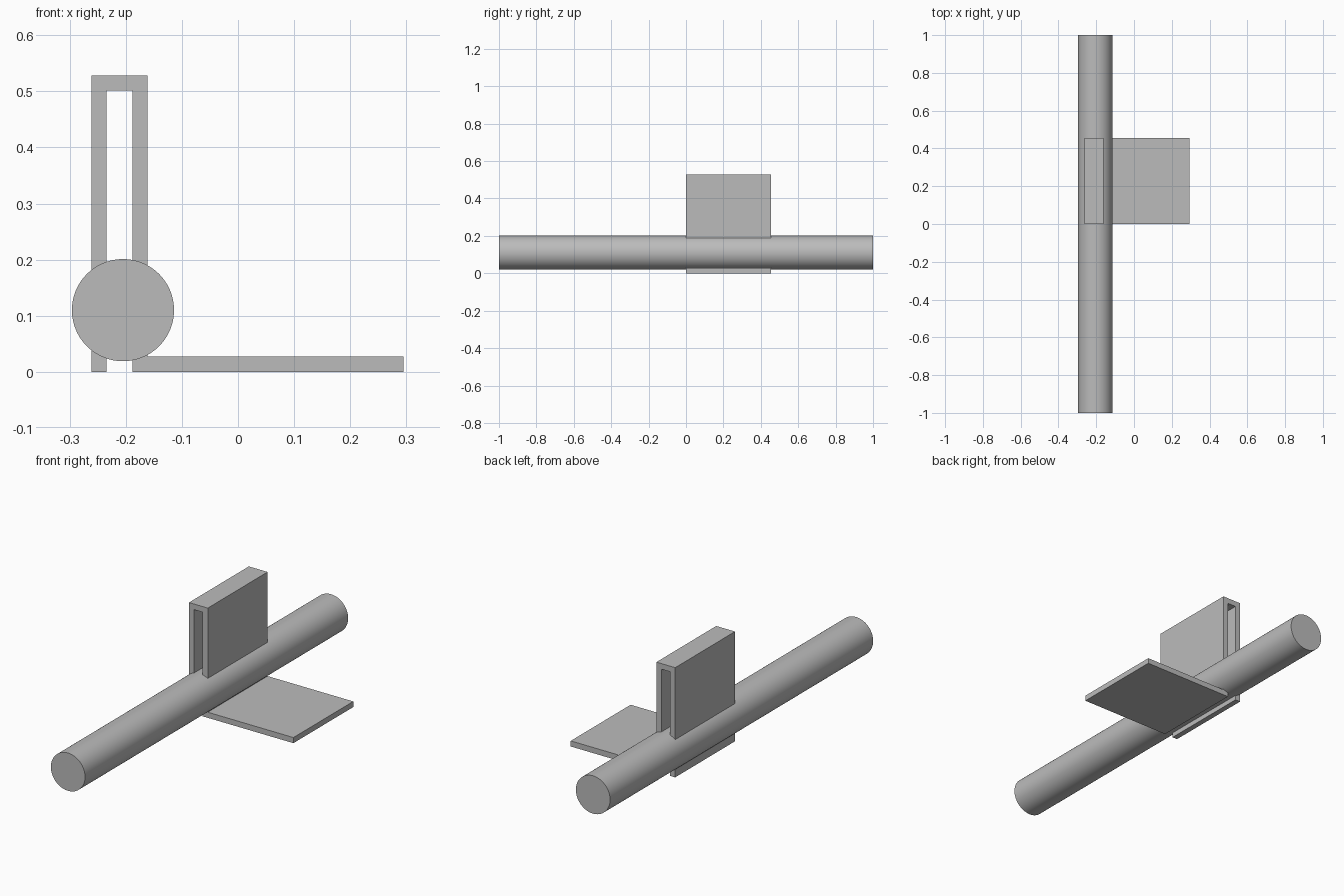
import bpy, bmesh, math

cube = bpy.data.objects.get("Cube")
if cube:
    bpy.data.objects.remove(cube, do_unlink=True)

# Single grey finish
GREY = (0.5, 0.5, 0.5, 1.0)
grey = bpy.data.materials.new("plain grey")
grey.use_nodes = True
grey.diffuse_color = GREY
grey.node_tree.nodes["Principled BSDF"].inputs["Base Color"].default_value = GREY


def extrude_profile(name, points, y0, y1):
    """Extrude an x-z outline along y."""
    bm = bmesh.new()
    face = bm.faces.new([bm.verts.new((x, y0, z)) for x, z in points])
    result = bmesh.ops.extrude_face_region(bm, geom=[face])
    moved = [v for v in result["geom"] if isinstance(v, bmesh.types.BMVert)]
    bmesh.ops.translate(bm, verts=moved, vec=(0, y1 - y0, 0))
    bmesh.ops.recalc_face_normals(bm, faces=bm.faces)
    mesh = bpy.data.meshes.new(name)
    bm.to_mesh(mesh)
    bm.free()
    obj = bpy.data.objects.new(name, mesh)
    bpy.context.collection.objects.link(obj)
    mesh.materials.append(grey)
    return obj


# Folded bracket: narrow upside-down channel with a long flat foot
left, right, foot_end = -0.261, -0.161, 0.295
wall, height = 0.027, 0.528
extrude_profile("folded_bracket", [
    (left, 0), (left + wall, 0), (left + wall, height - wall),
    (right - wall, height - wall), (right - wall, 0), (foot_end, 0),
    (foot_end, wall), (right, wall), (right, height), (left, height),
], 0.0, 0.455)

# Long round rod passing through the bracket
bpy.ops.mesh.primitive_cylinder_add(
    vertices=96, radius=0.091, depth=2.0,
    location=(-0.205, 0, 0.11), rotation=(math.pi / 2, 0, 0))
rod = bpy.context.object
rod.name = "round_rod"
rod.data.materials.append(grey)
bpy.ops.object.shade_smooth_by_angle()
